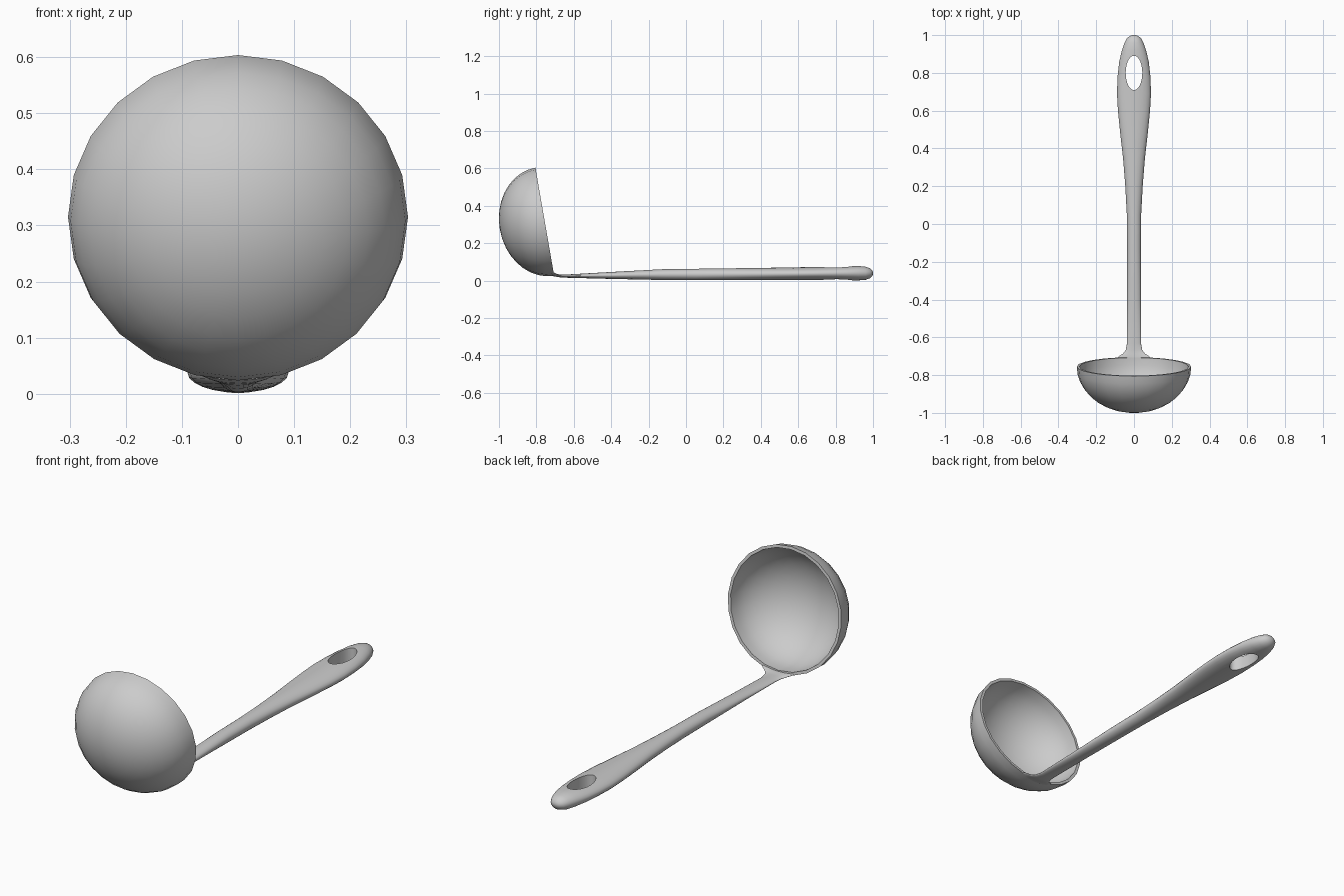
import bpy, bmesh
from math import sin, cos, pi, radians
from mathutils import Vector

if "Cube" in bpy.data.objects:
    bpy.data.objects.remove(bpy.data.objects["Cube"])


def finish(name, bm, angle):
    bmesh.ops.recalc_face_normals(bm, faces=bm.faces)
    me = bpy.data.meshes.new(name)
    bm.to_mesh(me)
    bm.free()
    ob = bpy.data.objects.new(name, me)
    bpy.context.collection.objects.link(ob)
    smooth(ob, angle)
    return ob


def smooth(ob, angle):
    bpy.ops.object.select_all(action='DESELECT')
    ob.select_set(True)
    bpy.context.view_layer.objects.active = ob
    bpy.ops.object.shade_smooth_by_angle(angle=radians(angle))


def bridge(bm, rings):
    # join successive closed rings with quads
    for a, b in zip(rings, rings[1:]):
        n = len(a)
        for i in range(n):
            j = (i + 1) % n
            bm.faces.new((a[i], a[j], b[j], b[i]))


def ring(bm, pts):
    return [bm.verts.new(p) for p in pts]


# Bowl: hemispherical double-walled shell, tilted rim, 24 sides
SEG, STEPS, WALL = 24, 9, 0.014
centre = Vector((0, -0.755, 0.315))
up = Vector((0, -0.171, 0.985))
out = Vector((0, -0.985, -0.171))


def shell_ring(t, wall):
    rx, rz, depth = 0.303 - wall, 0.293 - wall, 0.244 - wall
    return [centre + Vector((rx * cos(t) * sin(a), 0, 0))
            + up * rz * cos(t) * cos(a) + out * depth * sin(t)
            for a in (2 * pi * i / SEG for i in range(SEG))]


bm = bmesh.new()
angles = [pi / 2 * i / STEPS for i in range(STEPS)]
outer = [ring(bm, shell_ring(t, 0)) for t in angles]
inner = [ring(bm, shell_ring(t, WALL)) for t in angles]
bridge(bm, outer[::-1] + inner)
for last, wall in ((outer[-1], 0), (inner[-1], WALL)):
    pole = bm.verts.new(centre + out * (0.244 - wall))
    for i in range(SEG):
        bm.faces.new((last[i], last[(i + 1) % SEG], pole))
finish("bowl", bm, 40)

# Handle: lofted oval sections (y, half width, bottom z, top z, edge lift)
stations = [
    (-0.716, 0.092, 0.024, 0.036, 1.8), (-0.698, 0.078, 0.022, 0.036, 1.6),
    (-0.686, 0.058, 0.019, 0.034, 1.2), (-0.668, 0.044, 0.017, 0.033, 0.5),
    (-0.63, 0.037, 0.015, 0.033, 0), (-0.4, 0.036, 0.009, 0.046, 0),
    (-0.12, 0.036, 0.003, 0.061, 0), (0.05, 0.038, 0.002, 0.063, 0),
    (0.2, 0.046, 0.002, 0.065, 0), (0.35, 0.058, 0.002, 0.067, 0),
    (0.48, 0.073, 0.002, 0.069, 0), (0.6, 0.085, 0.002, 0.071, 0),
    (0.69, 0.09, 0.002, 0.073, 0), (0.78, 0.087, 0.002, 0.075, 0),
    (0.86, 0.078, 0.001, 0.077, 0), (0.92, 0.064, 0.001, 0.078, 0),
    (0.96, 0.050, 0.004, 0.074, 0), (0.985, 0.036, 0.013, 0.066, 0),
    (0.996, 0.021, 0.025, 0.055, 0), (1.0, 0.008, 0.035, 0.045, 0)]
bm = bmesh.new()
N = 24
rings = []
for y, w, lo, hi, lift in stations:
    pts = []
    for i in range(N):
        a = 2 * pi * i / N
        x = w * cos(a)
        pts.append((x, y, (lo + hi) / 2 + (hi - lo) / 2 * sin(a) + lift * x * x))
    rings.append(ring(bm, pts))
bridge(bm, rings)
bm.faces.new(rings[0])
bm.faces.new(rings[-1])
handle = finish("handle", bm, 50)

# Oval hanging hole cut through the grip
bm = bmesh.new()
cut = [ring(bm, [(0.044 * cos(2 * pi * i / 32), 0.8 + 0.091 * sin(2 * pi * i / 32), z)
                 for i in range(32)]) for z in (-0.1, 0.2)]
bridge(bm, cut)
bm.faces.new(cut[0])
bm.faces.new(cut[1])
cutter = finish("hole_cutter", bm, 50)
cutter.hide_render = True

mod = handle.modifiers.new("hanging_hole", 'BOOLEAN')
mod.operation = 'DIFFERENCE'
mod.solver = 'EXACT'
mod.object = cutter
bpy.context.view_layer.objects.active = handle
bpy.ops.object.modifier_apply(modifier=mod.name)
bpy.data.objects.remove(cutter)
smooth(handle, 50)
